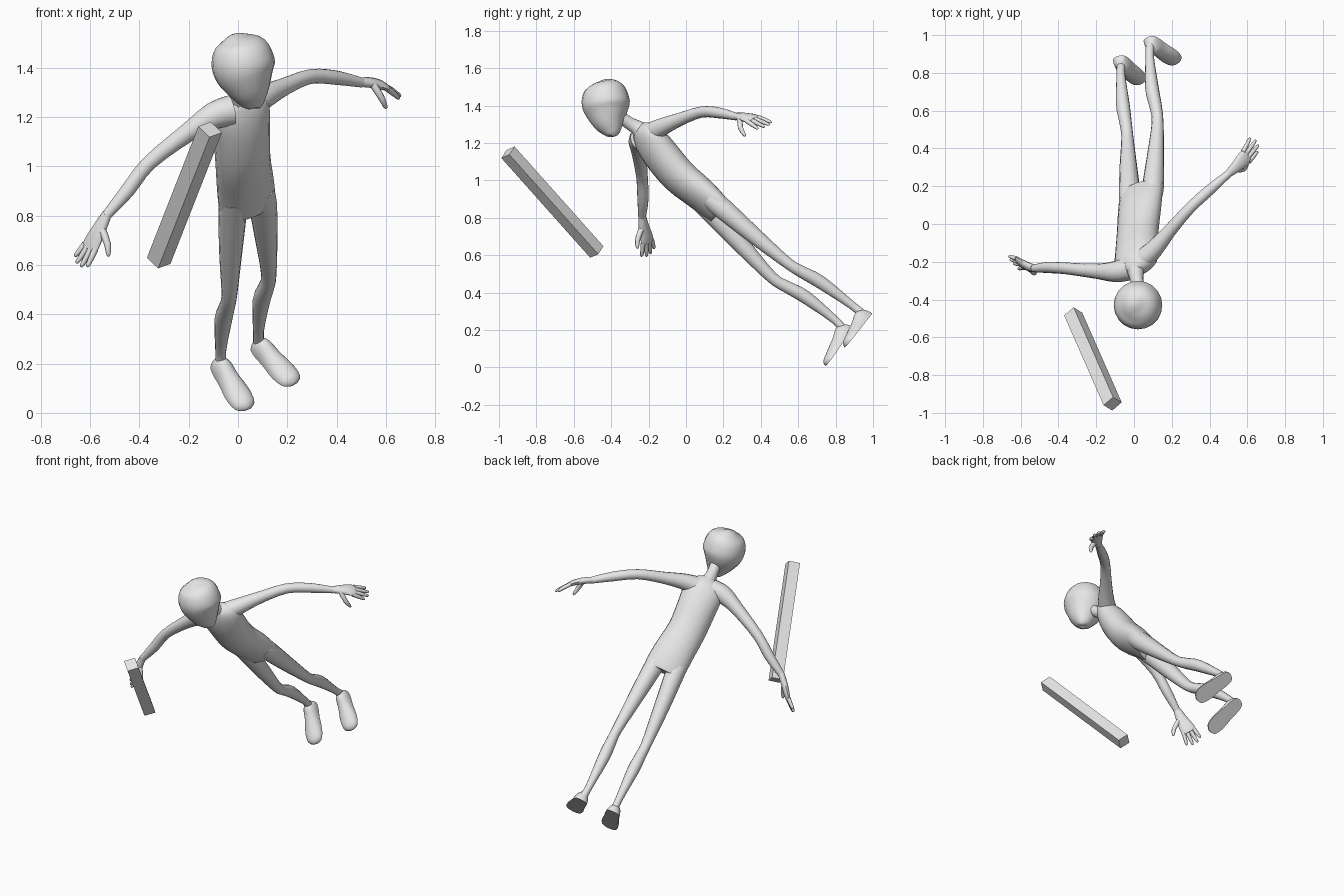
import bpy, bmesh, math
from mathutils import Vector as V

if "Cube" in bpy.data.objects:
    bpy.data.objects.remove(bpy.data.objects["Cube"])

skin = bpy.data.materials.new("plain_grey")
skin.diffuse_color = (0.8, 0.8, 0.8, 1)
skin.use_nodes = True
skin.node_tree.nodes["Principled BSDF"].inputs["Base Color"].default_value = skin.diffuse_color


def finish(name, bm, smooth=True):
    bmesh.ops.recalc_face_normals(bm, faces=bm.faces)
    me = bpy.data.meshes.new(name)
    bm.to_mesh(me)
    bm.free()
    me.materials.append(skin)
    ob = bpy.data.objects.new(name, me)
    bpy.context.collection.objects.link(ob)
    if smooth:
        bpy.ops.object.select_all(action='DESELECT')
        ob.select_set(True)
        bpy.context.view_layer.objects.active = ob
        bpy.ops.object.shade_smooth_by_angle(angle=math.radians(50))
    return ob


def spline(rows, steps):
    """Catmull-Rom through rows of (x, y, z, half width, half depth)."""
    out = []
    for i in range(len(rows) - 1):
        p0, p1, p2, p3 = (rows[max(0, min(len(rows) - 1, i + k))] for k in (-1, 0, 1, 2))
        for s in range(steps):
            t = s / steps
            out.append([0.5 * (2 * b + (c - a) * t + (2 * a - 5 * b + 4 * c - d) * t * t
                               + (3 * b - a - 3 * c + d) * t ** 3)
                        for a, b, c, d in zip(p0, p1, p2, p3)])
    return out + [list(rows[-1])]


def loft(name, rows, side=(1, 0, 0), sides=14, steps=3, flat=False):
    """Skin elliptical rings along a path; flat keeps only the upper half of each ring."""
    rows = spline([tuple(r) if len(r) == 5 else tuple(r) + (r[3],) for r in rows], steps)
    pts = [V(r[:3]) for r in rows]
    bm, rings = bmesh.new(), []
    for i, r in enumerate(rows):
        tan = (pts[min(i + 1, len(pts) - 1)] - pts[max(i - 1, 0)]).normalized()
        if flat:
            tan = (pts[-1] - pts[0]).normalized()
        u = V(side) - tan * tan.dot(V(side))
        u.normalize()
        w = tan.cross(u)
        ring = []
        for k in range(sides):
            a = 2 * math.pi * k / sides
            h = math.sin(a)
            if flat:
                h = max(h, 0)
            ring.append(bm.verts.new(pts[i] + u * r[3] * math.cos(a) + w * r[4] * h))
        rings.append(ring)
    for r0, r1 in zip(rings, rings[1:]):
        for k in range(sides):
            j = (k + 1) % sides
            bm.faces.new((r0[k], r0[j], r1[j], r1[k]))
    bm.faces.new(rings[0][::-1])
    bm.faces.new(rings[-1])
    return finish(name, bm)


ACROSS = (0.896, 0.314, 0.314)   # line through the shoulders

# Head: round skull narrowing to a tilted chin
loft("head", [(.01, -.44, 1.538, .012), (.01, -.437, 1.525, .06), (.015, -.432, 1.49, .107),
              (.02, -.43, 1.43, .128), (.027, -.425, 1.38, .122), (.045, -.415, 1.32, .092),
              (.062, -.40, 1.27, .058), (.073, -.395, 1.243, .032), (.074, -.395, 1.237, .01)],
     sides=20)
loft("neck", [(.035, -.38, 1.36, .035), (.018, -.31, 1.31, .034), (.01, -.26, 1.28, .042),
              (.01, -.22, 1.25, .06)], ACROSS)

# Torso: leaning, with a blunt lower hem
loft("torso", [(.01, -.255, 1.28, .04, .038), (.01, -.235, 1.262, .09, .055),
               (.012, -.20, 1.225, .122, .075), (.015, -.14, 1.145, .12, .09),
               (.02, -.04, 1.025, .116, .09), (.03, .08, .925, .122, .078),
               (.038, .16, .85, .124, .064), (.04, .182, .828, .118, .056)], ACROSS, sides=20)

# Arms
loft("left_arm", [(.03, -.20, 1.24, .06), (.10, -.14, 1.28, .05), (.19, -.035, 1.325, .036),
                  (.295, .083, 1.365, .03), (.40, .18, 1.36, .029), (.505, .27, 1.34, .02)], (0, 0, 1))
loft("right_arm", [(-.03, -.235, 1.225, .065), (-.10, -.252, 1.205, .056), (-.20, -.25, 1.14, .04),
                   (-.36, -.235, 1.015, .031), (-.45, -.23, .90, .03), (-.535, -.235, .80, .02)], (0, 1, 0))


def hand(label, palm, spread, tips, thumb):
    """Flat palm, four fingers fanned along the spread direction, and a thumb."""
    spread = V(spread).normalized()
    loft(label + "_palm", palm, spread, sides=12)
    end = V(palm[-1][:3])
    back = (V(palm[-2][:3]) - end) * 0.4
    for n, tip, off in zip(("index", "middle", "ring", "little"), tips, (.033, .011, -.011, -.033)):
        root, tip = end + spread * off + back, V(tip)
        mid = root.lerp(tip, 0.55) + (end - V(palm[0][:3])).normalized() * 0.004
        loft(f"{label}_{n}_finger", [(*root, .013), (*mid, .011), (*root.lerp(tip, .92), .008),
                                     (*tip, .003)], spread, sides=8, steps=2)
    root, tip = V(palm[1][:3]) + spread * .018, V(thumb)
    mid = root.lerp(tip, 0.5) + spread * .012
    loft(label + "_thumb", [(*root, .016), (*mid, .014), (*root.lerp(tip, .92), .009),
                            (*tip, .003)], spread, sides=8, steps=2)


hand("left", [(.495, .262, 1.342, .02, .019), (.54, .302, 1.34, .032, .02),
              (.58, .343, 1.332, .043, .017), (.60, .363, 1.322, .042, .013)], (.04, -.07, -.03),
     [(.655, .385, 1.275), (.66, .42, 1.285), (.645, .445, 1.297), (.615, .457, 1.31)],
     (.603, .315, 1.235))
hand("right", [(-.53, -.235, .81, .021, .02), (-.562, -.225, .748, .034, .02),
               (-.592, -.21, .69, .045, .017), (-.605, -.205, .665, .043, .013)], (.06, -.065, -.03),
     [(-.612, -.238, .592), (-.637, -.21, .592), (-.656, -.188, .607), (-.663, -.17, .635)],
     (-.524, -.262, .635))

# Legs
loft("left_leg", [(.09, .13, .905, .055), (.10, .195, .85, .058), (.115, .37, .70, .045),
                  (.125, .54, .56, .031), (.115, .62, .51, .033), (.095, .72, .455, .036),
                  (.083, .89, .33, .022), (.087, .95, .28, .025)])
loft("right_leg", [(-.02, .09, .87, .055), (-.022, .15, .815, .058), (-.03, .31, .64, .046),
                   (-.035, .46, .48, .032), (-.045, .54, .43, .033), (-.06, .64, .375, .036),
                   (-.07, .80, .25, .022), (-.067, .85, .19, .025)])


def foot(name, heel, toe, shin):
    """Flat-soled foot set square to the shin."""
    heel, toe = V(heel), V(toe)
    d = (toe - heel).normalized()
    up = -V(shin)
    rows = [(0, .012, .02), (.05, .034, .05), (.2, .044, .072), (.4, .046, .058),
            (.7, .054, .042), (.92, .044, .03), (1, .014, .012)]
    loft(name, [(*heel.lerp(toe, t), a, h) for t, a, h in rows], up.cross(d), sides=20, flat=True)


foot("left_foot", (.07, .988, .28), (.23, .858, .115), (-.04, .78, -.62))
foot("right_foot", (-.088, .888, .208), (.038, .752, .012), (-.04, .79, -.61))

# Square floating bar
a, b = V((-.113, -.952, 1.15)), V((-.322, -.477, .617))
axis = (b - a).normalized()
d2 = V((.002, .036, .030))
d2 = (d2 - axis * axis.dot(d2)).normalized()
d1 = axis.cross(d2)
bm = bmesh.new()
ends = [[bm.verts.new(c + o) for o in (d1 * .05, d2 * .047, d1 * -.05, d2 * -.047)] for c in (a, b)]
for k in range(4):
    j = (k + 1) % 4
    bm.faces.new((ends[0][k], ends[0][j], ends[1][j], ends[1][k]))
bm.faces.new(ends[0])
bm.faces.new(ends[1])
finish("bar", bm, smooth=False)
